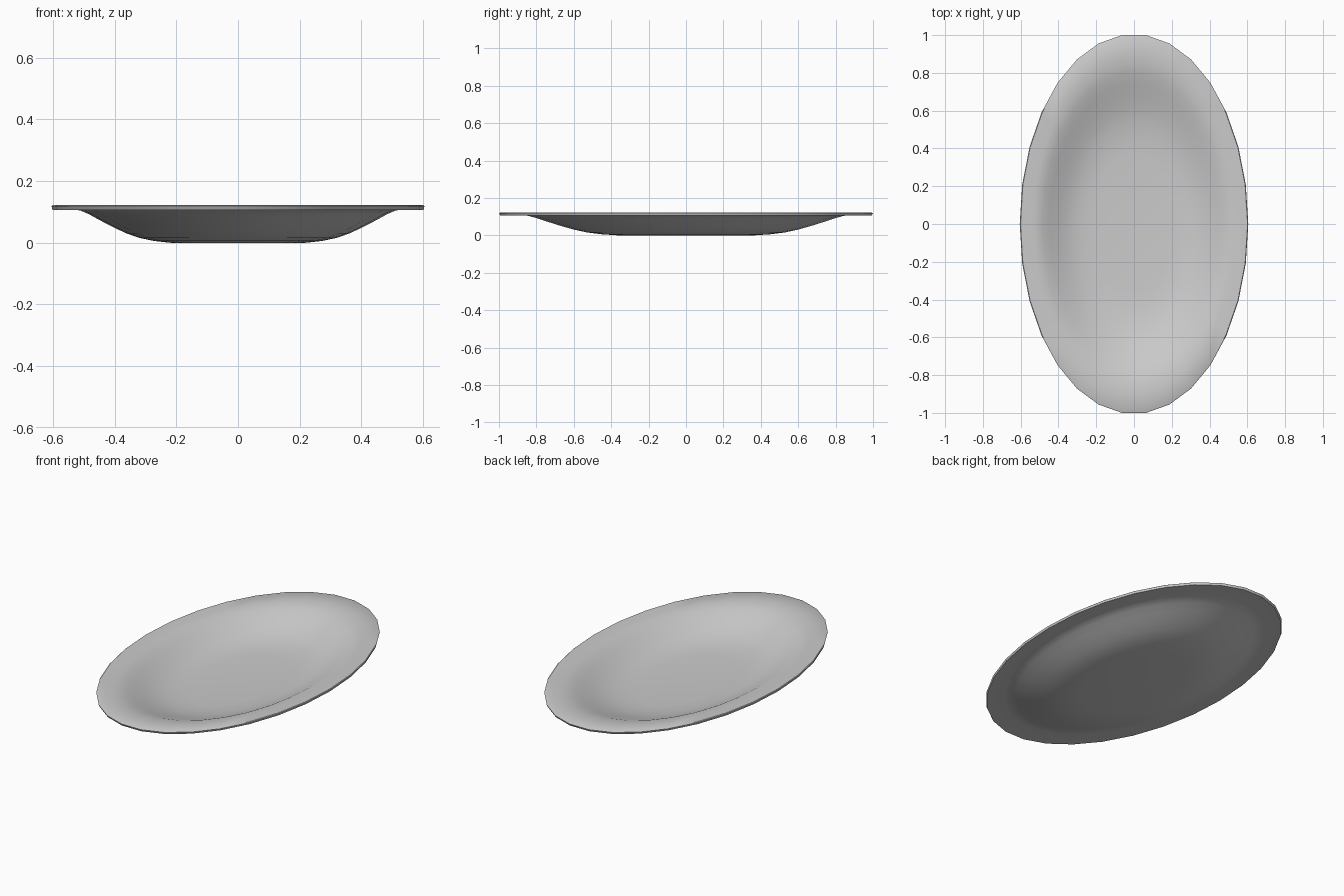
import bpy, bmesh, math

cube = bpy.data.objects.get("Cube")
if cube:
    bpy.data.objects.remove(cube, do_unlink=True)

SIDES = 30
HALF_WIDTH = 0.605
HALF_LENGTH = 1 / math.sin(math.radians(84))   # facets leave a flat edge at each end

# Closed section from the underside centre, round the rim, to the inner centre
section = [
    (0, 0), (0.36, 0), (0.45, 0.006), (0.53, 0.016), (0.60, 0.031),
    (0.67, 0.051), (0.74, 0.073), (0.80, 0.093), (0.845, 0.105), (0.88, 0.107),
    (0.994, 0.107), (1, 0.119), (0.994, 0.122),
    (0.89, 0.120), (0.85, 0.117), (0.80, 0.107), (0.74, 0.087), (0.67, 0.064),
    (0.60, 0.043), (0.53, 0.028), (0.45, 0.018), (0.36, 0.013), (0, 0.012),
]

# Spin the section, then stretch it into an oval
bm = bmesh.new()
verts = [bm.verts.new((r, 0, z)) for r, z in section]
edges = [bm.edges.new(pair) for pair in zip(verts, verts[1:])]
bmesh.ops.spin(bm, geom=verts + edges, cent=(0, 0, 0), axis=(0, 0, 1),
               angle=math.tau, steps=SIDES, use_merge=False)
bmesh.ops.remove_doubles(bm, verts=bm.verts[:], dist=0.0005)
bmesh.ops.scale(bm, vec=(HALF_WIDTH, HALF_LENGTH, 1), verts=bm.verts[:])
bmesh.ops.recalc_face_normals(bm, faces=bm.faces[:])

mesh = bpy.data.meshes.new("oval_plate")
bm.to_mesh(mesh)
bm.free()
plate = bpy.data.objects.new("oval_plate", mesh)
bpy.context.collection.objects.link(plate)

# Glazed grey ceramic
colour = (0.6, 0.6, 0.6, 1)
ceramic = bpy.data.materials.new("light_grey_ceramic")
ceramic.use_nodes = True
ceramic.diffuse_color = colour
ceramic.node_tree.nodes["Principled BSDF"].inputs["Base Color"].default_value = colour
mesh.materials.append(ceramic)

# Smooth bowl with a crisp rim
bpy.ops.object.select_all(action='DESELECT')
plate.select_set(True)
bpy.context.view_layer.objects.active = plate
bpy.ops.object.shade_smooth_by_angle(angle=math.radians(35))
